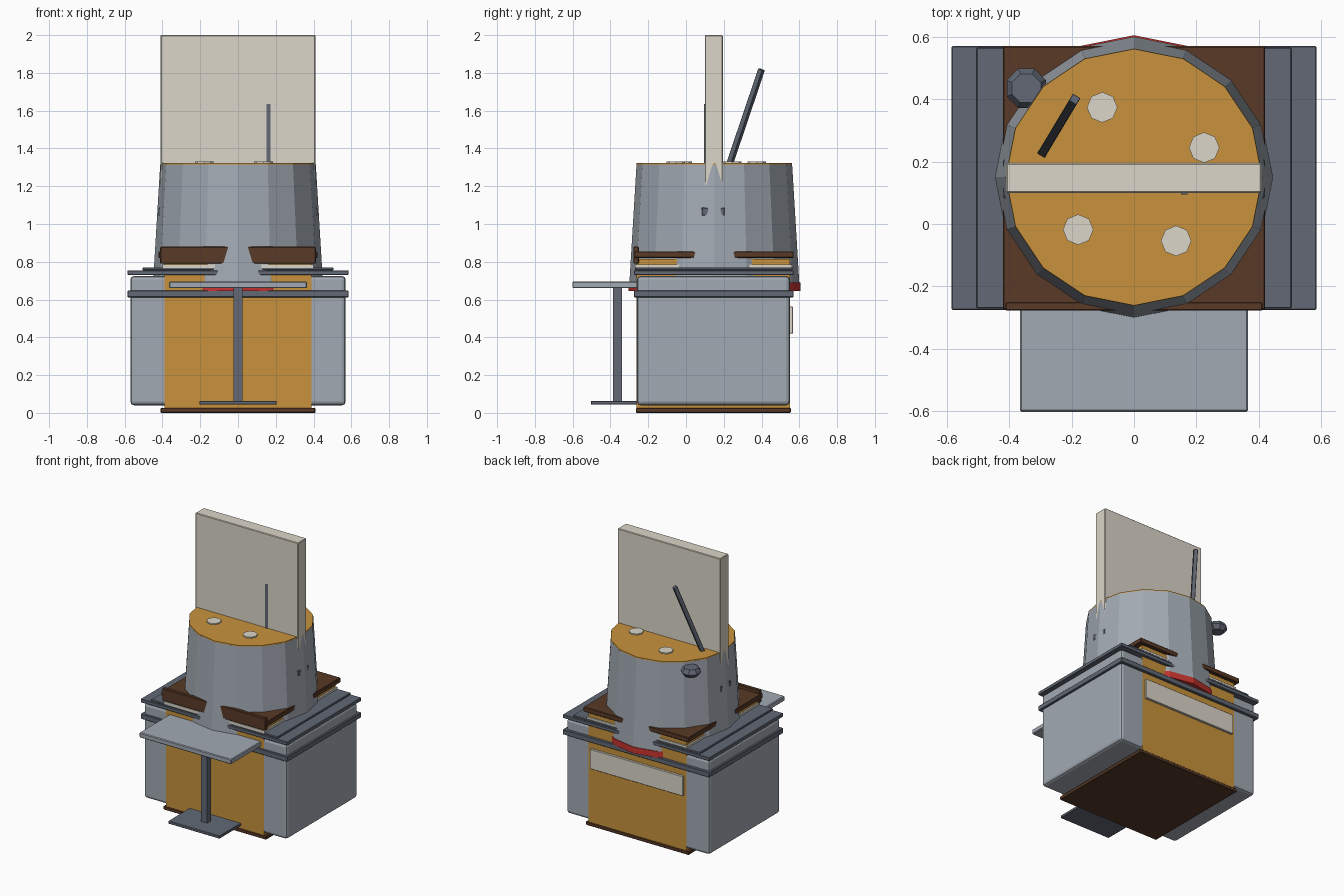
import bpy
from math import pi
from mathutils import Vector

if "Cube" in bpy.data.objects:
    bpy.data.objects.remove(bpy.data.objects["Cube"])


def material(name, rgb):
    m = bpy.data.materials.new(name)
    m.diffuse_color = (*rgb, 1)
    m.use_nodes = True
    m.node_tree.nodes["Principled BSDF"].inputs["Base Color"].default_value = m.diffuse_color
    return m


ORANGE = material("orange", (0.58, 0.29, 0.045))
BROWN = material("brown", (0.10, 0.042, 0.02))
CREAM = material("cream", (0.71, 0.67, 0.58))
RED = material("red", (0.58, 0.035, 0.03))
LIGHT = material("light_grey", (0.36, 0.40, 0.45))
DARK = material("dark_grey", (0.122, 0.141, 0.18))


def finish(o, name, mat, bevel=0, segments=1):
    o.name = name
    o.data.materials.append(mat)
    if bevel:
        b = o.modifiers.new("bevel", 'BEVEL')
        b.width = bevel
        b.segments = segments
    return o


def box(name, x, y, z, mat, bevel=0, segments=1):
    """Box from (min, max) ranges."""
    size = Vector([r[1] - r[0] for r in (x, y, z)])
    mid = [(r[0] + r[1]) / 2 for r in (x, y, z)]
    bpy.ops.mesh.primitive_cube_add(size=1, location=mid)
    o = bpy.context.object
    for v in o.data.vertices:
        v.co = v.co * size
    return finish(o, name, mat, bevel, segments)


def drum(name, sides, r0, r1, z0, z1, xy, mat, turn=0):
    """Low-poly tapered cylinder between two heights."""
    bpy.ops.mesh.primitive_cone_add(vertices=sides, radius1=r0, radius2=r1, depth=z1 - z0,
                                    location=(*xy, (z0 + z1) / 2), rotation=(0, 0, turn))
    return finish(bpy.context.object, name, mat)


# Lower body: base plate, core and wide casing
box("base_plate", (-0.41, 0.41), (-0.265, 0.555), (0, 0.026), BROWN, 0.004)
box("core_body", (-0.39, 0.39), (-0.261, 0.551), (0.02, 0.815), ORANGE)
box("casing", (-0.57, 0.57), (-0.26, 0.55), (0.04, 0.725), LIGHT, 0.02, 2)

# Trim bands around the casing and stepped lid
box("lower_band", (-0.585, 0.585), (-0.275, 0.57), (0.612, 0.648), DARK, 0.003)
box("upper_band", (-0.585, 0.585), (-0.275, 0.57), (0.73, 0.755), DARK, 0.003)
box("lid_step", (-0.505, 0.505), (-0.27, 0.565), (0.755, 0.77), DARK, 0.003)

# Layers above the lid
box("cream_layer", (-0.40, 0.40), (-0.27, 0.56), (0.765, 0.785), CREAM)
box("roof_plate", (-0.42, 0.42), (-0.275, 0.57), (0.82, 0.855), BROWN, 0.004)
box("front_fascia", (-0.412, 0.412), (-0.278, -0.25), (0.79, 0.88), BROWN, 0.004)

# Back sign strip
box("back_strip", (-0.37, 0.37), (0.548, 0.567), (0.42, 0.562), CREAM, 0.002)

# Tapered drum with red foot ring and orange top
centre = (0, 0.15)
drum("drum_foot", 16, 0.455, 0.455, 0.645, 0.69, centre, RED)
drum("tapered_drum", 16, 0.45, 0.412, 0.685, 1.314, centre, LIGHT)
drum("drum_top", 16, 0.412, 0.411, 1.312, 1.322, centre, ORANGE)
for x, y in ((-0.102, 0.374), (0.225, 0.245), (-0.179, -0.018), (0.135, -0.054)):
    drum("top_button", 8, 0.049, 0.049, 1.31, 1.33, (x, y), CREAM)

# Side handles
for s in (-1, 1):
    box("side_handle", tuple(sorted((s * 0.40, s * 0.42))), (0.08, 0.21), (1.04, 1.09), DARK, 0.008)

# Upright board
box("upright_board", (-0.41, 0.41), (0.10, 0.195), (1.15, 2.0), CREAM, 0.004)
box("board_rod", (0.15, 0.171), (0.095, 0.105), (1.30, 1.635), DARK)

# Leaning lever behind the board
a, b = Vector((-0.295, 0.225, 1.30)), Vector((-0.19, 0.40, 1.818))
lever = box("lever", (-0.014, 0.014), (-0.014, 0.014),
            (-(b - a).length / 2, (b - a).length / 2), DARK, 0.002)
lever.location = (a + b) / 2
lever.rotation_mode = 'QUATERNION'
lever.rotation_quaternion = (b - a).to_track_quat('Z', 'Y')

# Lamp knob on the drum's back left rim
knob = (-0.345, 0.435)
drum("knob_cap", 8, 0.068, 0.050, 1.265, 1.295, knob, DARK, pi / 8)
drum("knob_bowl", 8, 0.045, 0.068, 1.235, 1.265, knob, DARK, pi / 8)

# Front shelf on a post
box("shelf", (-0.366, 0.366), (-0.602, -0.255), (0.66, 0.696), LIGHT, 0.005)
box("shelf_post", (-0.024, 0.024), (-0.387, -0.339), (0.05, 0.665), DARK)
box("shelf_foot", (-0.205, 0.205), (-0.503, -0.25), (0.044, 0.064), DARK, 0.003)
